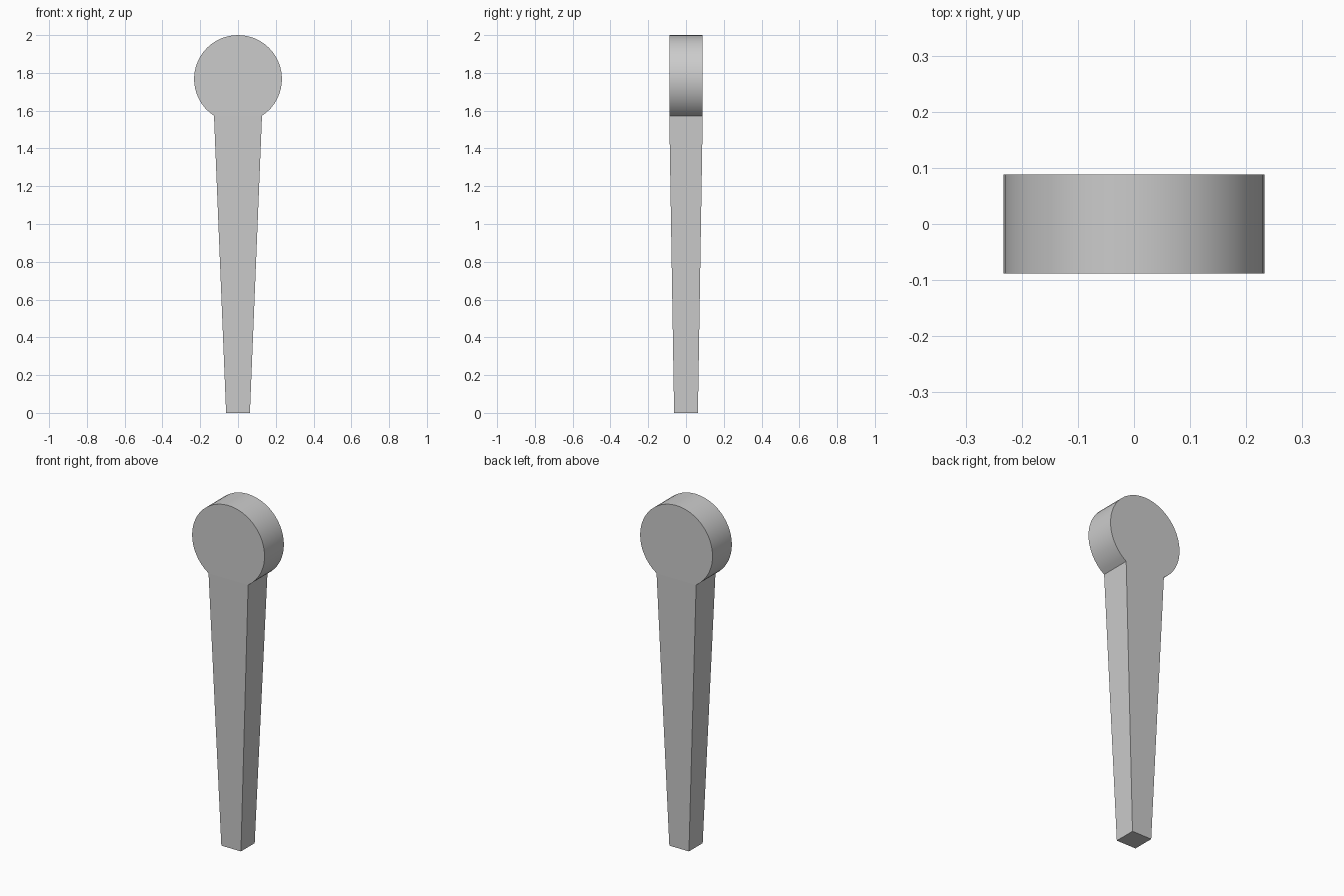
import bpy, bmesh, math

if "Cube" in bpy.data.objects:
    bpy.data.objects.remove(bpy.data.objects["Cube"], do_unlink=True)

RADIUS, CENTRE_Z = 0.2325, 1.7675
NECK_X, FOOT, DEPTH = 0.127, 0.063, 0.0885
SEGMENTS = 40

grey = bpy.data.materials.new("plain grey")
grey.use_nodes = True
colour = (0.6, 0.6, 0.6, 1)
grey.diffuse_color = colour
grey.node_tree.nodes["Principled BSDF"].inputs["Base Color"].default_value = colour

bm = bmesh.new()


def head_arc(y):
    """Open arc from the right side of the neck, over the top, to the left."""
    half_gap = math.asin(NECK_X / RADIUS)
    sweep = 2 * math.pi - 2 * half_gap
    angles = [half_gap + sweep * i / SEGMENTS for i in range(SEGMENTS + 1)]
    return [bm.verts.new((-RADIUS * math.sin(a), y, CENTRE_Z - RADIUS * math.cos(a)))
            for a in angles]


# Round head: two flat discs joined by a smooth rim
front, back = head_arc(-DEPTH), head_arc(DEPTH)
bm.faces.new(front)
bm.faces.new(back[::-1])
for i in range(SEGMENTS):
    rim = bm.faces.new((front[i], front[i + 1], back[i + 1], back[i]))
    rim.smooth = True

# Tapered square shank from the neck down to the foot
neck = [front[0], front[-1], back[-1], back[0]]
foot = [bm.verts.new((x * FOOT, y * FOOT, 0))
        for x, y in ((-1, -1), (1, -1), (1, 1), (-1, 1))]
for i in range(4):
    j = (i + 1) % 4
    bm.faces.new((neck[i], neck[j], foot[j], foot[i]))
bm.faces.new(foot)

bmesh.ops.recalc_face_normals(bm, faces=bm.faces[:])
# Keep every edge crisp except those along the rim
for edge in bm.edges:
    edge.smooth = all(f.smooth for f in edge.link_faces)

mesh = bpy.data.meshes.new("round_headed_peg")
bm.to_mesh(mesh)
bm.free()
mesh.materials.append(grey)
peg = bpy.data.objects.new("round_headed_peg", mesh)
bpy.context.collection.objects.link(peg)
